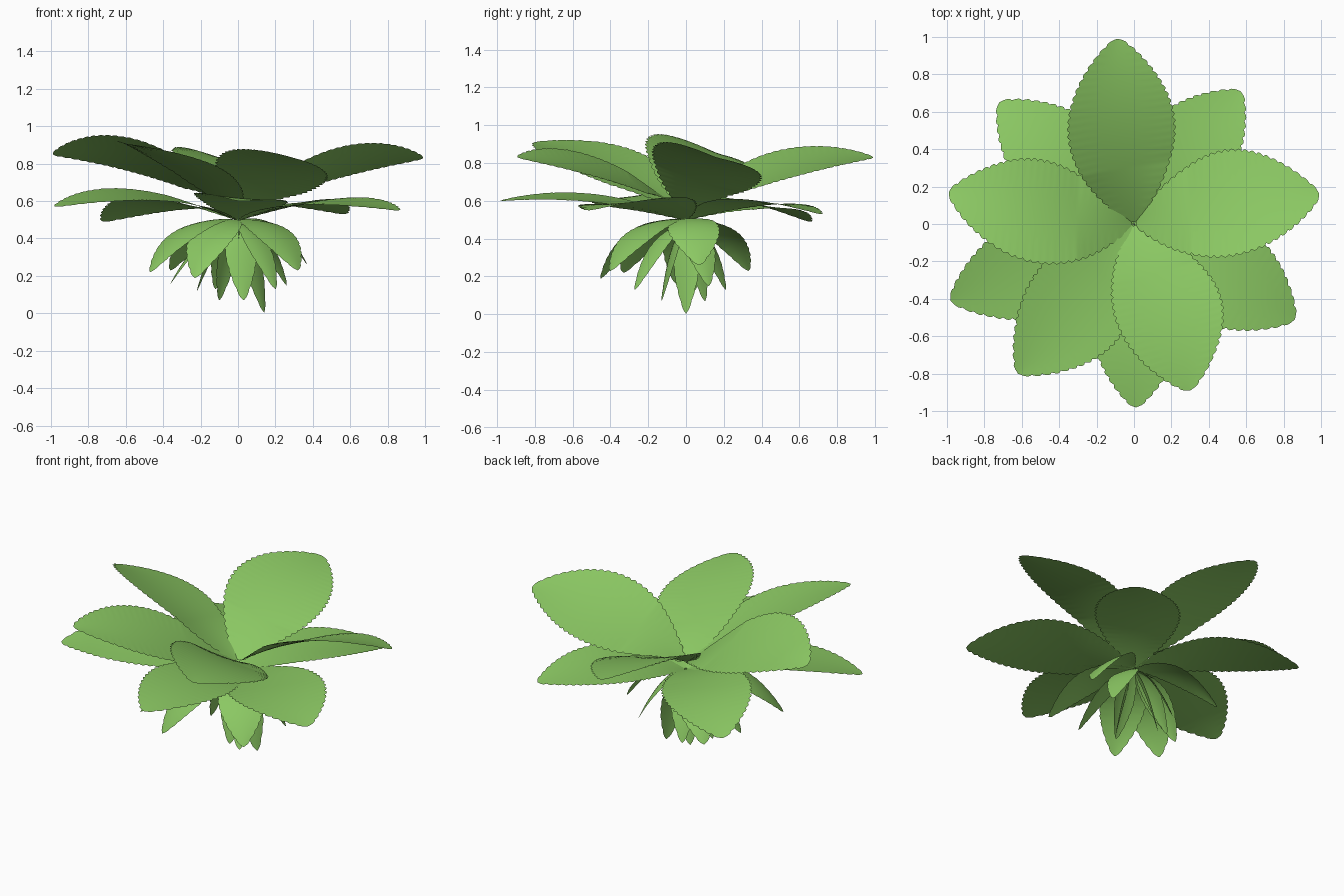
import bpy
import bmesh
import math
from mathutils import Vector, Matrix

cube = bpy.data.objects.get("Cube")
if cube:
    bpy.data.objects.remove(cube, do_unlink=True)

# Single leaf colour
green = bpy.data.materials.new("leaf_green")
green.use_nodes = True
colour = (0.26, 0.58, 0.125, 1.0)
green.diffuse_color = colour
bsdf = green.node_tree.nodes["Principled BSDF"]
bsdf.inputs["Base Color"].default_value = colour
bsdf.inputs["Roughness"].default_value = 0.7

ACROSS = (-1.0, -0.7, -0.35, 0.0, 0.35, 0.7, 1.0)


def half_width(t, width):
    """Oval outline, pointed at both ends."""
    return 0.5 * width * max(math.sin(math.pi * t ** 1.05), 0.0) ** 0.78 + 0.002


def make_leaf(name, base, bend, tip, width, roll, sway, cup, teeth, tooth_depth):
    """Sweep an oval, scalloped cross-section along an arched midrib."""
    base, bend, tip = Vector(base), Vector(bend), Vector(tip)
    flat = Vector((tip.x - base.x, tip.y - base.y, 0)).normalized()
    left = Vector((-flat.y, flat.x, 0))
    bend += left * sway
    bm = bmesh.new()
    rows = []
    steps = teeth * 4
    for i in range(steps + 1):
        t = i / steps
        centre = base * (1 - t) ** 2 + bend * (2 * t * (1 - t)) + tip * t * t
        tangent = ((bend - base) * (1 - t) + (tip - bend) * t).normalized()
        # the blade rolls progressively as it leaves the crown
        twist = Matrix.Rotation(math.radians(roll) * min(1, 0.4 + 2 * t), 3, tangent)
        side = twist @ left
        normal = tangent.cross(side)
        w = half_width(t, width)
        scallop = tooth_depth * abs(math.sin(math.pi * teeth * t))
        row = []
        for u in ACROSS:
            edge = scallop * u if abs(u) == 1 else 0
            row.append(bm.verts.new(centre + side * (w * u + edge)
                                    + normal * (cup * w * u * u)))
        rows.append(row)
    for a, b in zip(rows, rows[1:]):
        for j in range(len(ACROSS) - 1):
            bm.faces.new((a[j], b[j], b[j + 1], a[j + 1]))
    mesh = bpy.data.meshes.new(name)
    bm.to_mesh(mesh)
    bm.free()
    mesh.materials.append(green)
    mesh.shade_smooth()
    obj = bpy.data.objects.new(name, mesh)
    bpy.context.collection.objects.link(obj)


def make_tier(name, leaves, base_z, reach, sway, cup, teeth, tooth_depth):
    """Each entry: tip x, y, z, height of the arch, width, roll."""
    for n, (x, y, z, arch, width, roll) in enumerate(leaves, 1):
        make_leaf(f"{name}_{n}", (x * 0.01, y * 0.01, base_z),
                  (x * reach, y * reach, arch), (x, y, z),
                  width, roll, sway, cup, teeth, tooth_depth)


# Large raised leaves
make_tier("upper_leaf", [
    (-0.09, 0.99, 0.83, 0.85, 0.57, 14),
    (0.99, 0.16, 0.83, 0.86, 0.57, -18),
    (0.3, -0.89, 0.83, 0.81, 0.57, -15),
    (-0.62, -0.80, 0.91, 0.85, 0.55, -9),
    (-0.99, 0.17, 0.85, 0.92, 0.56, 20),
], 0.55, 0.5, 0.05, 0.06, 26, 0.014)

# Flatter leaves underneath
make_tier("lower_leaf", [
    (0.57, 0.71, 0.53, 0.66, 0.48, -3),
    (-0.72, 0.65, 0.49, 0.67, 0.50, 7),
    (-0.98, -0.41, 0.57, 0.71, 0.52, -7),
    (0.86, -0.51, 0.55, 0.65, 0.54, 4),
    (0.01, -0.98, 0.60, 0.66, 0.48, -5),
], 0.50, 0.5, 0.02, 0.04, 24, 0.013)

# Drooping skirt, outer ring
make_tier("skirt_leaf", [
    (-0.47, -0.33, 0.22, 0.54, 0.26, 0),
    (-0.23, -0.45, 0.19, 0.53, 0.26, 0),
    (0.32, -0.40, 0.23, 0.53, 0.26, 0),
    (0.37, 0.07, 0.26, 0.55, 0.26, 5),
    (-0.36, 0.33, 0.23, 0.52, 0.24, 0),
], 0.50, 0.62, 0.0, -0.1, 14, 0.006)

# Drooping skirt, inner ring
make_tier("inner_leaf", [
    (0.03, -0.13, 0.07, 0.40, 0.16, 0),
    (0.20, -0.27, 0.13, 0.44, 0.14, 0),
    (0.14, 0.0, 0.005, 0.36, 0.16, 35),
    (-0.10, 0.10, 0.07, 0.40, 0.14, 0),
    (-0.36, -0.05, 0.16, 0.46, 0.18, 0),
    (-0.22, 0.04, 0.12, 0.44, 0.15, 0),
    (-0.12, 0.21, 0.13, 0.44, 0.15, 0),
    (0.26, 0.12, 0.15, 0.46, 0.17, 0),
], 0.48, 0.55, 0.0, -0.1, 10, 0.004)
